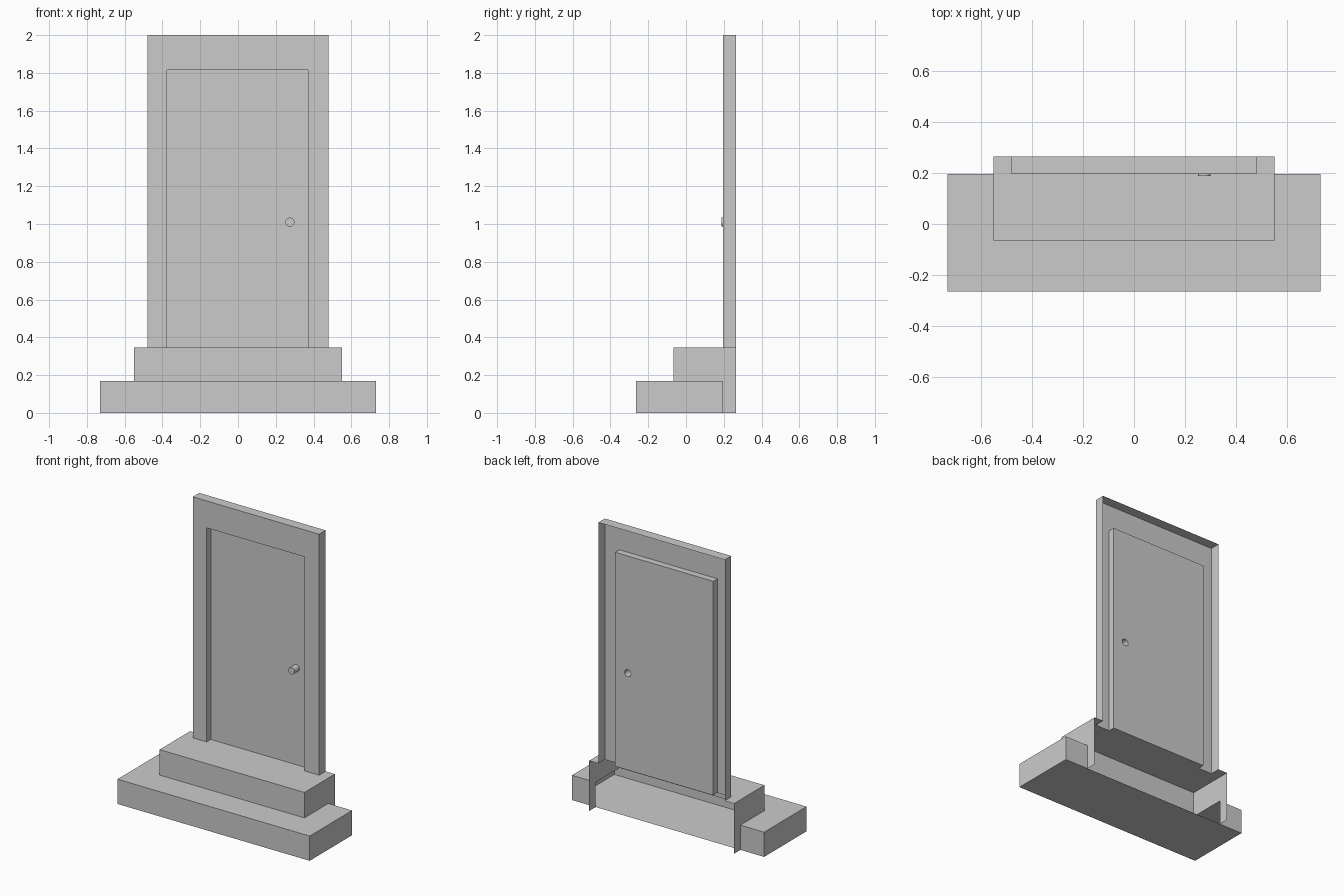
import bpy, bmesh, math
from mathutils import Vector

if "Cube" in bpy.data.objects:
    bpy.data.objects.remove(bpy.data.objects["Cube"])

BACK, FRONT, DOOR = 0.265, 0.195, 0.24      # y of rear edge, frame face, door panel
Z1, Z2, TOP, HEAD = 0.17, 0.345, 2.0, 1.815  # lower tread, upper tread, top, opening
W1, W2, WF = 0.73, 0.55, 0.48               # half widths
XL, XR = -0.375, 0.37                       # door opening


def finish(name, bm, facing):
    """Weld, make the largest face look along `facing`, and link the object."""
    bmesh.ops.remove_doubles(bm, verts=bm.verts[:], dist=1e-5)
    bmesh.ops.recalc_face_normals(bm, faces=bm.faces[:])
    bm.normal_update()
    big = max((f for f in bm.faces if abs(f.normal.dot(Vector(facing))) > 0.9),
              key=lambda f: f.calc_area())
    if big.normal.dot(Vector(facing)) < 0:
        bmesh.ops.reverse_faces(bm, faces=bm.faces[:])
    me = bpy.data.meshes.new(name)
    bm.to_mesh(me)
    bm.free()
    ob = bpy.data.objects.new(name, me)
    bpy.context.collection.objects.link(ob)
    return ob


def poly(bm, pts):
    return bm.faces.new([bm.verts.new(p) for p in pts])


def strip(bm, path, offset):
    """Row of quads swept from a path by an offset."""
    o = Vector(offset)
    for a, b in zip(path, path[1:]):
        a, b = Vector(a), Vector(b)
        poly(bm, [a, b, b + o, a + o])


# Lower step: hollow box, open at the back behind the upper step
bm = bmesh.new()
outline = [(-W2, FRONT, Z1), (-W1, FRONT, Z1), (-W1, -BACK, Z1),
           (W1, -BACK, Z1), (W1, FRONT, Z1), (W2, FRONT, Z1)]
poly(bm, outline + [(W2, -0.065, Z1), (-W2, -0.065, Z1)])
strip(bm, outline, (0, 0, -Z1))
poly(bm, [(-W1, FRONT, 0), (-W2, FRONT, 0), (W2, FRONT, 0), (W1, FRONT, 0),
          (W1, -BACK, 0), (-W1, -BACK, 0)])
finish("lower_step", bm, (0, -1, 0))

# Upper step: tread notched around the frame, riser and L-shaped sides
bm = bmesh.new()
notch = [(W2, BACK), (WF, BACK), (WF, FRONT), (XR, FRONT), (XR, DOOR),
         (XL, DOOR), (XL, FRONT), (-WF, FRONT), (-WF, BACK), (-W2, BACK)]
poly(bm, [(x, y, Z2) for x, y in [(-W2, -0.065), (W2, -0.065)] + notch])
strip(bm, [(-W2, -0.065, Z1), (W2, -0.065, Z1)], (0, 0, Z2 - Z1))
side = [(-0.065, Z2), (BACK, Z2), (BACK, 0), (FRONT, 0), (FRONT, Z1), (-0.065, Z1)]
for x in (-W2, W2):
    poly(bm, [(x, y, z) for y, z in side])
finish("upper_step", bm, (0, 0, 1))

# Door frame: face with outer returns and inner jambs, open at the back
bm = bmesh.new()
outer = [(-WF, FRONT, Z2), (-WF, FRONT, TOP), (WF, FRONT, TOP), (WF, FRONT, Z2)]
inner = [(XR, FRONT, Z2), (XR, FRONT, HEAD), (XL, FRONT, HEAD), (XL, FRONT, Z2)]
poly(bm, outer + inner)
strip(bm, outer, (0, BACK - FRONT, 0))
strip(bm, inner, (0, DOOR - FRONT, 0))
finish("door_frame", bm, (0, -1, 0))


def loop_edges(bm, pts):
    vs = [bm.verts.new(p) for p in pts]
    return [bm.edges.new((vs[i - 1], vs[i])) for i in range(len(vs))]


# Door panel with a round hole for the knob
N, R, KX, KZ = 16, 0.024, 0.275, 1.01
ring = [(KX + R * math.cos(2 * math.pi * i / N), DOOR,
         KZ + R * math.sin(2 * math.pi * i / N)) for i in range(N)]
bm = bmesh.new()
edges = loop_edges(bm, [(XL, DOOR, Z2), (XR, DOOR, Z2), (XR, DOOR, HEAD), (XL, DOOR, HEAD)])
edges += loop_edges(bm, ring)
bmesh.ops.triangle_fill(bm, edges=edges, use_beauty=True, normal=(0, -1, 0))
finish("door_panel", bm, (0, -1, 0))

# Knob: short cylinder, open towards the back
bm = bmesh.new()
strip(bm, ring + ring[:1], (0, 0.187 - DOOR, 0))
poly(bm, [(x, 0.187, z) for x, y, z in ring])
knob = finish("door_knob", bm, (0, -1, 0))
bpy.context.view_layer.objects.active = knob
knob.select_set(True)
bpy.ops.object.shade_smooth_by_angle()
